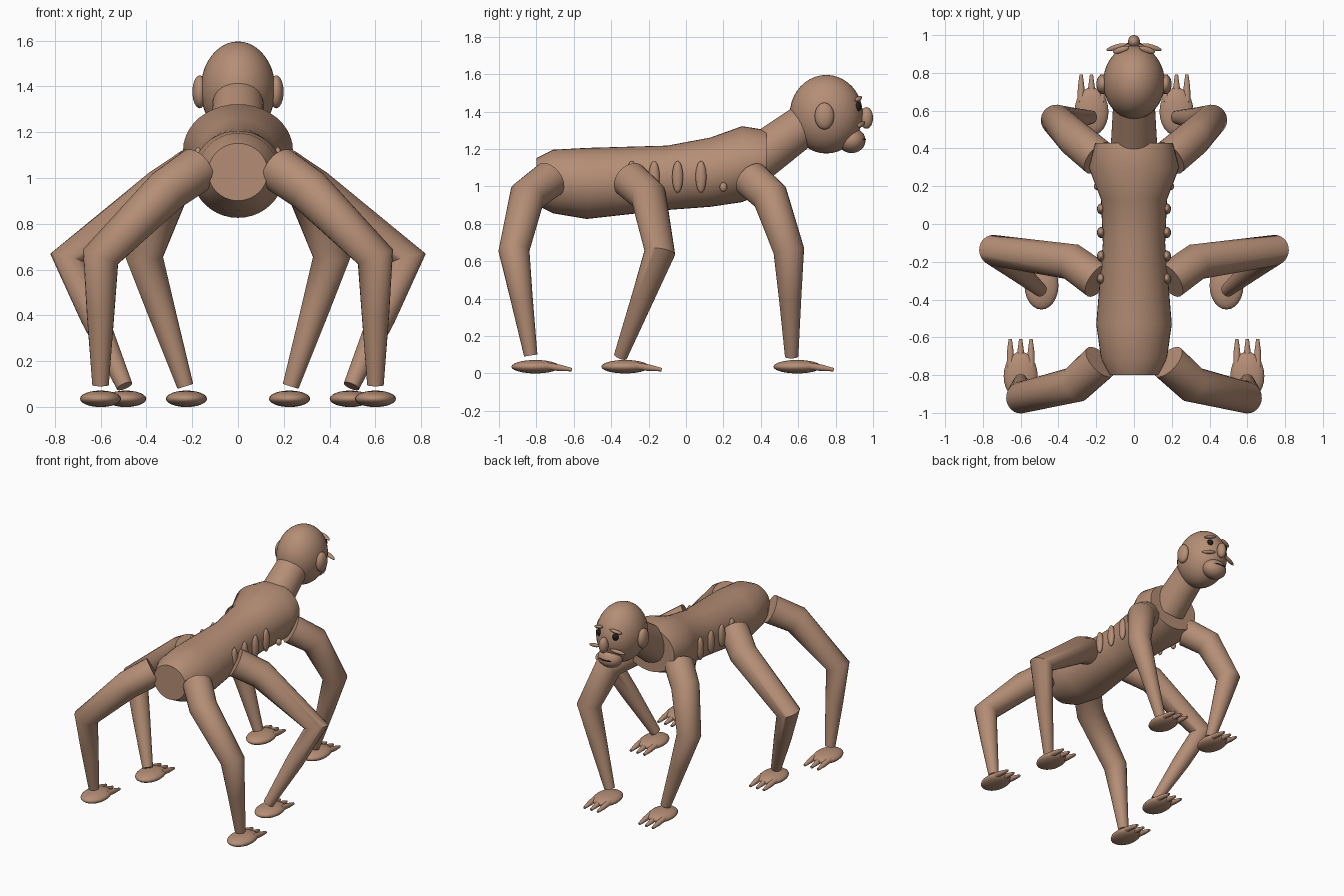
import bpy, bmesh, math
from mathutils import Vector, Euler

if "Cube" in bpy.data.objects:
    bpy.data.objects.remove(bpy.data.objects["Cube"])


def material(name, rgb):
    m = bpy.data.materials.new(name)
    m.diffuse_color = (*rgb, 1)
    m.use_nodes = True
    m.node_tree.nodes["Principled BSDF"].inputs["Base Color"].default_value = m.diffuse_color
    return m


SKIN = material("brown skin", (0.46, 0.27, 0.18))
DARK = material("dark eye", (0.015, 0.012, 0.01))


def finish(name, bm, mat, angle=50):
    bmesh.ops.recalc_face_normals(bm, faces=bm.faces)
    me = bpy.data.meshes.new(name)
    bm.to_mesh(me)
    bm.free()
    me.materials.append(mat)
    ob = bpy.data.objects.new(name, me)
    bpy.context.collection.objects.link(ob)
    bpy.ops.object.select_all(action='DESELECT')
    ob.select_set(True)
    bpy.context.view_layer.objects.active = ob
    bpy.ops.object.shade_smooth_by_angle(angle=math.radians(angle))
    return ob


def loft(name, rings, mat=SKIN):
    """Skin closed rings of points and cap both ends."""
    bm = bmesh.new()
    rows = [[bm.verts.new(p) for p in ring] for ring in rings]
    n = len(rows[0])
    for a, b in zip(rows, rows[1:]):
        for i in range(n):
            j = (i + 1) % n
            bm.faces.new((a[i], a[j], b[j], b[i]))
    bm.faces.new(rows[0])
    bm.faces.new(rows[-1])
    return finish(name, bm, mat)


def tube(name, points, radii, n=24):
    """Round limb along a bent path, with mitred joints."""
    pts = [Vector(p) for p in points]
    dirs = [(b - a).normalized() for a, b in zip(pts, pts[1:])]
    tans = [dirs[0]] + [(a + b).normalized() for a, b in zip(dirs, dirs[1:])] + [dirs[-1]]
    u = tans[0].orthogonal().normalized()
    rings, prev = [], tans[0]
    for p, t, r in zip(pts, tans, radii):
        u = prev.rotation_difference(t) @ u
        v = t.cross(u)
        prev = t
        rings.append([p + r * (math.cos(k) * u + math.sin(k) * v)
                      for k in (2 * math.pi * i / n for i in range(n))])
    return loft(name, rings)


def ball(name, loc, size, rot=(0, 0, 0), mat=SKIN, seg=24):
    bm = bmesh.new()
    bmesh.ops.create_uvsphere(bm, u_segments=seg, v_segments=seg // 2, radius=1)
    bmesh.ops.scale(bm, vec=size, verts=bm.verts)
    bmesh.ops.rotate(bm, matrix=Euler(rot).to_matrix(), verts=bm.verts)
    bmesh.ops.translate(bm, vec=loc, verts=bm.verts)
    return finish(name, bm, mat, 80)


# Torso: elliptical sections (y, centre z, half width, half height)
sections = [(-0.80, 1.03, 0.13, 0.125), (-0.71, 1.03, 0.175, 0.17),
            (-0.53, 1.02, 0.20, 0.19), (-0.10, 1.05, 0.165, 0.172),
            (0.13, 1.08, 0.175, 0.185), (0.30, 1.123, 0.24, 0.203),
            (0.43, 1.14, 0.205, 0.165)]
loft("torso", [[(rx * math.cos(a), y, cz + rz * math.sin(a))
                for a in (2 * math.pi * i / 40 for i in range(40))]
               for y, cz, rx, rz in sections])

# Neck and head
tube("neck", [(0, 0.38, 1.15), (0, 0.64, 1.34)], [0.125, 0.11], 32)
ball("head", (0, 0.75, 1.39), (0.163, 0.195, 0.21), seg=40)
ball("muzzle", (0, 0.885, 1.25), (0.09, 0.075, 0.068))
ball("nose", (0, 0.965, 1.37), (0.032, 0.035, 0.058))
ball("mouth", (0, 0.945, 1.255), (0.05, 0.018, 0.007), mat=DARK)

# Limb paths on the right side: hip, thigh, knee, ankle, then foot centre
limbs = {
    "rear": [(0.18, -0.73, 1.04), (0.31, -0.85, 0.95), (0.60, -0.92, 0.66),
             (0.60, -0.83, 0.10), (0.60, -0.805)],
    "middle": [(0.19, -0.30, 1.04), (0.33, -0.20, 0.95), (0.74, -0.14, 0.65),
               (0.495, -0.35, 0.095), (0.49, -0.325)],
    "front": [(0.19, 0.35, 1.04), (0.31, 0.45, 0.95), (0.41, 0.55, 0.66),
              (0.23, 0.565, 0.095), (0.225, 0.595)],
}

for s, side in ((1, "right"), (-1, "left")):
    # Face details
    ball(f"{side}_ear", (s * 0.167, 0.74, 1.38), (0.032, 0.052, 0.072))
    ball(f"{side}_eye", (s * 0.065, 0.917, 1.43), (0.022, 0.02, 0.026), mat=DARK)
    ball(f"{side}_brow", (s * 0.07, 0.922, 1.473), (0.045, 0.016, 0.011), (0, s * 0.25, -s * 0.3))
    ball(f"{side}_whisker", (s * 0.095, 0.936, 1.335), (0.055, 0.014, 0.013), (0, s * 0.2, -s * 0.3))
    # Ribs
    for i, y in enumerate((-0.29, -0.17, -0.045, 0.08)):
        ball(f"{side}_rib_{i + 1}", (s * 0.174, y, 1.055), (0.022, 0.029, 0.085))
    ball(f"{side}_rib_5", (s * 0.195, 0.20, 1.0), (0.018, 0.02, 0.025))
    # Legs, feet and toes
    for name, path in limbs.items():
        pts = [Vector((s * x, y, z)) for x, y, z in path[:4]]
        pts.insert(3, pts[2].lerp(pts[3], 0.45))
        tube(f"{side}_{name}_leg", pts, [0.1, 0.097, 0.083, 0.06, 0.036])
        fx, fy = s * path[4][0], path[4][1]
        ball(f"{side}_{name}_foot", (fx, fy, 0.04), (0.09, 0.128, 0.036))
        for k in (-1, 0, 1):
            x = fx + k * 0.055
            tube(f"{side}_{name}_toe_{k + 2}",
                 [(x, fy + 0.05, 0.045), (x, fy + 0.13, 0.034), (x, fy + 0.195, 0.024)],
                 [0.02, 0.018, 0.009], 12)

# Lowest point on the ground
low = min((v.co.z for o in bpy.data.objects for v in o.data.vertices), default=0)
for o in bpy.data.objects:
    o.location.z -= low
